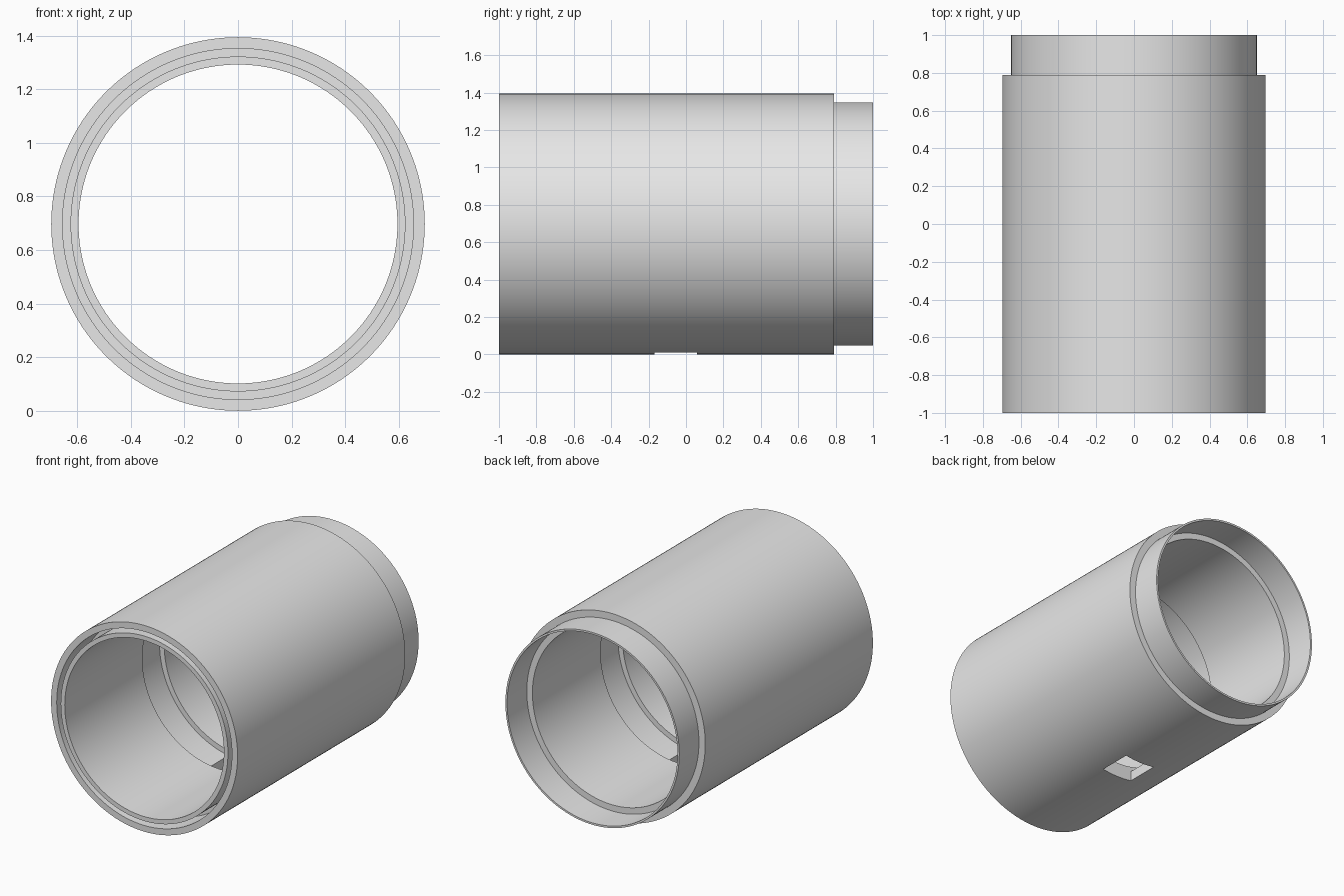
import bpy, bmesh, math

cube = bpy.data.objects.get("Cube")
if cube:
    bpy.data.objects.remove(cube, do_unlink=True)

RADIUS = 0.697
SEGMENTS = 160

grey = bpy.data.materials.new("plain grey")
grey.use_nodes = True
grey.diffuse_color = (0.8, 0.8, 0.8, 1)
grey.node_tree.nodes["Principled BSDF"].inputs["Base Color"].default_value = (0.8, 0.8, 0.8, 1)


def new_object(name, bm):
    bmesh.ops.recalc_face_normals(bm, faces=bm.faces)
    mesh = bpy.data.meshes.new(name)
    bm.to_mesh(mesh)
    bm.free()
    mesh.materials.append(grey)
    obj = bpy.data.objects.new(name, mesh)
    bpy.context.collection.objects.link(obj)
    return obj


def lathe(name, profile):
    """Turn a closed (radius, y) outline around the tube's axis."""
    bm = bmesh.new()
    rings = []
    for i in range(SEGMENTS):
        a = 2 * math.pi * i / SEGMENTS
        rings.append([bm.verts.new((r * math.sin(a), y, RADIUS + r * math.cos(a)))
                      for r, y in profile])
    n = len(profile)
    for i, ring in enumerate(rings):
        after = rings[(i + 1) % SEGMENTS]
        for j in range(n):
            k = (j + 1) % n
            bm.faces.new((ring[j], ring[k], after[k], after[j]))
    return new_object(name, bm)


# Tube: outer wall, back neck with stepped socket, inner groove, front slot ring
tube = lathe("tube_body", [
    (RADIUS, -1), (RADIUS, 0.79), (0.65, 0.79), (0.65, 1),
    (0.637, 1), (0.637, 0.79), (0.595, 0.79),
    (0.595, 0.062), (0.63, 0.062), (0.63, -0.172), (0.595, -0.172),
    (0.595, -1), (0.625, -1), (0.625, -0.79), (0.655, -0.79), (0.655, -1),
])

# Window through the underside into the inner groove
bm = bmesh.new()
bmesh.ops.create_cube(bm, size=1)
for v in bm.verts:
    v.co.x *= 0.23
    v.co.y = v.co.y * 0.228 - 0.055
    v.co.z = v.co.z * 0.19 - 0.005
cutter = new_object("window_cutter", bm)
cutter.hide_render = True
cutter.hide_viewport = True
cutter.display_type = 'WIRE'

cut = tube.modifiers.new("window", 'BOOLEAN')
cut.operation = 'DIFFERENCE'
cut.solver = 'EXACT'
cut.object = cutter

# Apply the cut, then shade smooth with sharp rims
bpy.ops.object.select_all(action='DESELECT')
tube.select_set(True)
bpy.context.view_layer.objects.active = tube
bpy.ops.object.modifier_apply(modifier=cut.name)
bpy.data.objects.remove(cutter, do_unlink=True)
bpy.ops.object.shade_smooth_by_angle(angle=math.radians(30))
